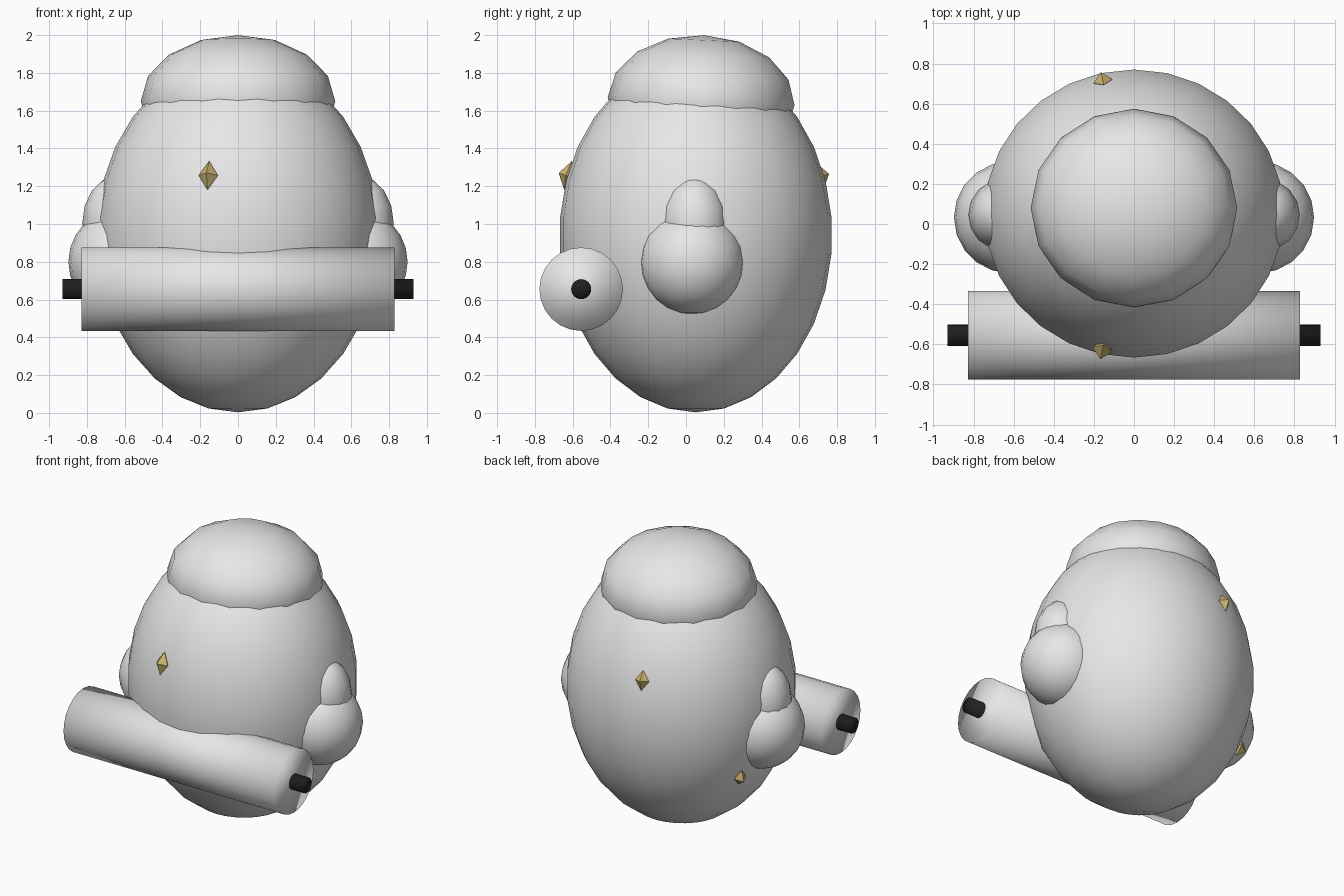
import bpy
import math
from mathutils import Vector

if "Cube" in bpy.data.objects:
    bpy.data.objects.remove(bpy.data.objects["Cube"], do_unlink=True)


def material(name, rgb):
    mat = bpy.data.materials.new(name)
    mat.use_nodes = True
    mat.diffuse_color = (*rgb, 1)
    mat.node_tree.nodes["Principled BSDF"].inputs["Base Color"].default_value = (*rgb, 1)
    return mat


GREY = material("pale grey", (0.8, 0.8, 0.8))
BLACK = material("black", (0.015, 0.015, 0.015))
GOLD = material("gold", (0.62, 0.47, 0.17))


def finish(name, mat, smooth=True):
    obj = bpy.context.object
    obj.name = name
    obj.data.materials.append(mat)
    if smooth:
        bpy.ops.object.shade_smooth()
    return obj


def ellipsoid(name, centre, radii, segments, rings, tilt=0):
    bpy.ops.mesh.primitive_uv_sphere_add(segments=segments, ring_count=rings, radius=1,
                                         location=centre, rotation=(tilt, 0, 0))
    obj = finish(name, GREY)
    obj.scale = radii
    return obj


def bar(name, radius, length, mat):
    bpy.ops.mesh.primitive_cylinder_add(vertices=24, radius=radius, depth=length,
                                        location=(0, -0.555, 0.655),
                                        rotation=(0, math.pi / 2, 0))
    return finish(name, mat)


# Egg-shaped body and slightly tilted cap
BODY_CENTRE = Vector((0, 0.052, 0.94))
BODY_RADII = Vector((0.75, 0.722, 0.937))
ellipsoid("body", BODY_CENTRE, BODY_RADII, 28, 15)
ellipsoid("cap", (0, 0.08, 1.65), (0.515, 0.495, 0.35), 16, 8, math.radians(-2.5))

# Arms: a slim upper lobe and a round hand on each side
for side, label in ((1, "left"), (-1, "right")):
    ellipsoid(label + "_upper_arm", (side * 0.65, 0.045, 1.0), (0.175, 0.178, 0.25), 16, 8)
    ellipsoid(label + "_hand", (side * 0.62, 0.033, 0.8), (0.278, 0.278, 0.28), 20, 12)

# Roller across the front, with a thin axle through it
bar("roller", 0.221, 1.655, GREY)
bar("roller_axle", 0.053, 1.86, BLACK)


def stud(name, centre, width, height):
    """Four-sided gem lying along the body surface."""
    bpy.ops.mesh.primitive_ico_sphere_add(subdivisions=1, radius=1)
    obj = finish(name, GOLD, smooth=False)
    mesh = obj.data
    mesh.clear_geometry()
    tips = [(1, 0, 0), (0, 1, 0), (-1, 0, 0), (0, -1, 0), (0, 0, 1), (0, 0, -1)]
    faces = []
    for i in range(4):
        j = (i + 1) % 4
        faces += [(i, j, 4), (j, i, 5)]
    mesh.from_pydata([(x * width, y * width, z * height) for x, y, z in tips], [], faces)
    offset = Vector(centre) - BODY_CENTRE
    normal = Vector([o / (r * r) for o, r in zip(offset, BODY_RADII)])
    obj.location = centre
    obj.rotation_mode = "QUATERNION"
    obj.rotation_quaternion = normal.to_track_quat("Y", "Z")
    return obj


# Gold studs
stud("front_stud", (-0.157, -0.625, 1.257), 0.052, 0.079)
stud("back_stud", (-0.155, 0.712, 1.253), 0.048, 0.068)
stud("right_stud", (-0.636, 0.30, 0.535), 0.045, 0.06)
stud("left_stud", (0.65, 0.045, 0.57), 0.045, 0.065)
